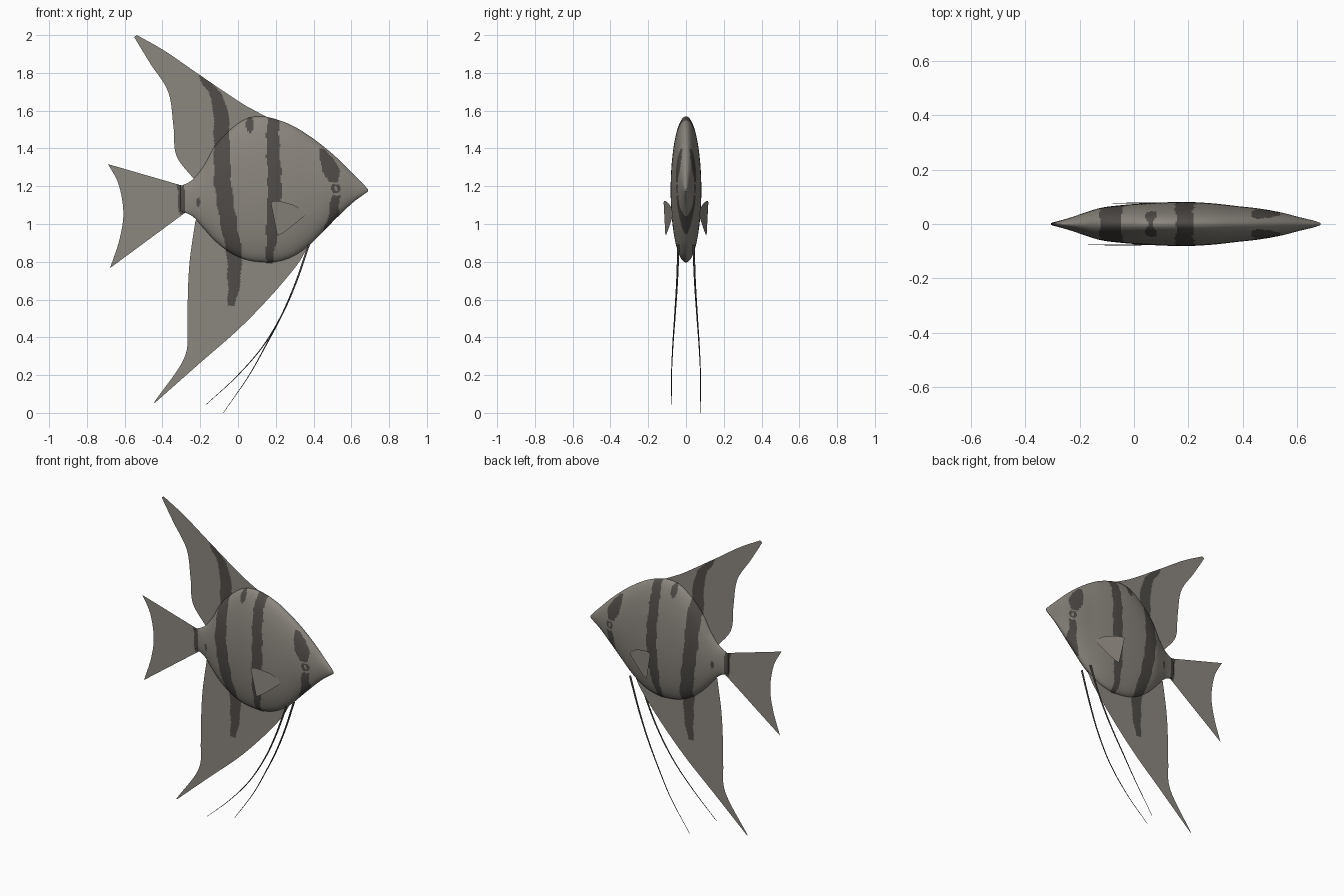
import bpy, bmesh, math
from mathutils import Vector

cube = bpy.data.objects.get("Cube")
if cube:
    bpy.data.objects.remove(cube)


def make_material(name, rgb):
    mat = bpy.data.materials.new(name)
    mat.use_nodes = True
    mat.diffuse_color = (*rgb, 1)
    mat.node_tree.nodes["Principled BSDF"].inputs["Base Color"].default_value = (*rgb, 1)
    return mat


light = make_material("silver grey skin", (0.26, 0.24, 0.21))
dark = make_material("dark grey stripe", (0.08, 0.072, 0.065))


def spline(points, t):
    """Smooth curve through points, with t from 0 to 1."""
    pts = [Vector(p) for p in points]
    last = len(pts) - 1
    i = min(int(t * last), last - 1)
    f = t * last - i
    b, c = pts[i], pts[i + 1]
    a = pts[i - 1] if i > 0 else b * 2 - c
    d = pts[i + 2] if i + 2 <= last else c * 2 - b
    return (b * 2 + (c - a) * f + (a * 2 - b * 5 + c * 4 - d) * f ** 2
            + (b * 3 - a - c * 3 + d) * f ** 3) / 2


# Stripes: height, centre and half width, from top to bottom
STRIPES = [
    [(1.79, -.2, .01), (1.76, -.175, .025), (1.7, -.125, .03), (1.6, -.09, .04),
     (1.4, -.085, .042), (1.2, -.08, .045), (1, -.05, .043), (.85, -.02, .041),
     (.7, -.02, .034), (.57, -.035, .02)],
    [(1.6, .185, .03), (1.4, .185, .035), (1.2, .195, .037), (1, .185, .035), (.79, .165, .016)],
    [(1.4, .44, .01), (1.35, .47, .035), (1.28, .492, .048), (1.22, .51, .022)],
    [(1.15, .518, .022), (1.06, .51, .026), (.97, .482, .028), (.89, .42, .02)],
    [(1.22, -.305, .018), (1.05, -.295, .018)],
]


def in_ellipse(x, z, cx, cz, rx, rz):
    return ((x - cx) / rx) ** 2 + ((z - cz) / rz) ** 2 < 1


def is_dark(x, z):
    for stripe in STRIPES:
        for (z1, x1, w1), (z2, x2, w2) in zip(stripe, stripe[1:]):
            if z2 <= z <= z1:
                f = (z1 - z) / (z1 - z2)
                wobble = 0.003 * math.sin(z * 50)
                if abs(x - x1 - (x2 - x1) * f - wobble) < w1 + (w2 - w1) * f:
                    return True
    # Back spot, tail spot and eye ring
    return (in_ellipse(x, z, .063, 1.525, .022, .04)
            or in_ellipse(x, z, -.21, 1.117, .01, .025)
            or (in_ellipse(x, z, .518, 1.187, .026, .026)
                and not in_ellipse(x, z, .518, 1.187, .011, .011)))


def build_grid(name, rows, closed=False, painted=True):
    """Skin rows of points with quads and paint them by position."""
    bm = bmesh.new()
    grid = [[bm.verts.new(p) for p in row] for row in rows]
    count = len(rows[0])
    for r, s in zip(grid, grid[1:]):
        for j in range(count if closed else count - 1):
            k = (j + 1) % count
            bm.faces.new((r[j], r[k], s[k], s[j]))
    if closed:
        bm.faces.new(grid[0])
        bm.faces.new(grid[-1])
    bmesh.ops.recalc_face_normals(bm, faces=bm.faces)
    for face in bm.faces:
        c = face.calc_center_median()
        face.material_index = int(painted and is_dark(c.x, c.z))
        face.smooth = True
    mesh = bpy.data.meshes.new(name)
    bm.to_mesh(mesh)
    bm.free()
    mesh.materials.append(light)
    mesh.materials.append(dark)
    obj = bpy.data.objects.new(name, mesh)
    bpy.context.collection.objects.link(obj)
    return obj


# Body sections: x, top, bottom, half width
SECTIONS = [
    (-.305, 1.2, 1.07, .004), (-.24, 1.235, 1.04, .022), (-.18, 1.31, .975, .042),
    (-.12, 1.415, .91, .06), (-.04, 1.5, .848, .07), (.04, 1.555, .812, .076),
    (.12, 1.57, .799, .08), (.2, 1.555, .8, .081), (.29, 1.52, .828, .076),
    (.38, 1.465, .89, .066), (.46, 1.405, .97, .057), (.54, 1.335, 1.05, .043),
    (.61, 1.265, 1.115, .025), (.66, 1.215, 1.152, .013), (.687, 1.185, 1.172, .004),
]
rings = []
for i in range(191):
    x, top, bottom, width = spline(SECTIONS, i / 190)
    mid, half = (top + bottom) / 2, (top - bottom) / 2
    angles = [2 * math.pi * j / 112 for j in range(112)]
    rings.append([(x, width * math.sin(a), mid + half * math.cos(a)) for a in angles])
build_grid("body", rings, closed=True)


def fin(name, edge_a, edge_b, along, across, depth=lambda x: 0, painted=True):
    """Thin sheet stretched between two curved edges."""
    rows = []
    for i in range(along + 1):
        a, b = spline(edge_a, i / along), spline(edge_b, i / along)
        row = [a.lerp(b, j / across) for j in range(across + 1)]
        rows.append([(p.x, depth(p.x), p.y) for p in row])
    return build_grid(name, rows, painted=painted)


# Tall back fin, long belly fin and forked tail
fin("dorsal_fin",
    [(-.535, 2), (-.386, 1.915), (-.2, 1.787), (0, 1.652), (.08, 1.605), (.17, 1.558)],
    [(-.55, 1.99), (-.466, 1.852), (-.37, 1.7), (-.342, 1.52), (-.325, 1.36), (-.225, 1.228)],
    100, 70)
fin("anal_fin",
    [(-.44, .053), (-.2, .265), (0, .44), (.17, .614), (.31, .78), (.37, .88)],
    [(-.445, .055), (-.285, .29), (-.268, .47), (-.265, .65), (-.254, .82), (-.225, 1.02)],
    100, 80)
fin("tail_fin",
    [(-.285, 1.2), (-.285, 1.165), (-.285, 1.13), (-.285, 1.095), (-.28, 1.06)],
    [(-.688, 1.317), (-.632, 1.21), (-.607, 1.06), (-.627, .92), (-.677, .767)],
    40, 80)

# Paired side fins and trailing feelers; the left one is at +y here
for side, label, reach in ((1, "left", .09), (-1, "right", 0)):
    fin(label + "_pectoral_fin",
        [(.354, 1.06), (.3, 1.098), (.21, 1.122), (.173, 1.117)],
        [(.354, 1.045), (.3, 1.0), (.245, .957), (.208, .937)],
        16, 8, lambda x: side * (.118 - .27 * (x - .175)), painted=False)
    curve = bpy.data.curves.new(label + "_feeler", "CURVE")
    curve.dimensions = "3D"
    curve.bevel_depth = 0.006
    curve.bevel_resolution = 1
    path = [(.375, .04, .89), (.31, .047, .7), (.235, .058, .525),
            (.13 + reach * .15, .07, .35), (-.01 + reach * .7, .077, .19),
            (-.168 + reach, .076, .045 - reach / 2)]
    line = curve.splines.new("POLY")
    steps = 30
    line.points.add(steps)
    for i, point in enumerate(line.points):
        p = spline(path, i / steps)
        point.co = (p.x, side * p.y, p.z, 1)
        point.radius = 1 - 0.8 * i / steps
    curve.materials.append(dark)
    bpy.context.collection.objects.link(bpy.data.objects.new(label + "_feeler", curve))
